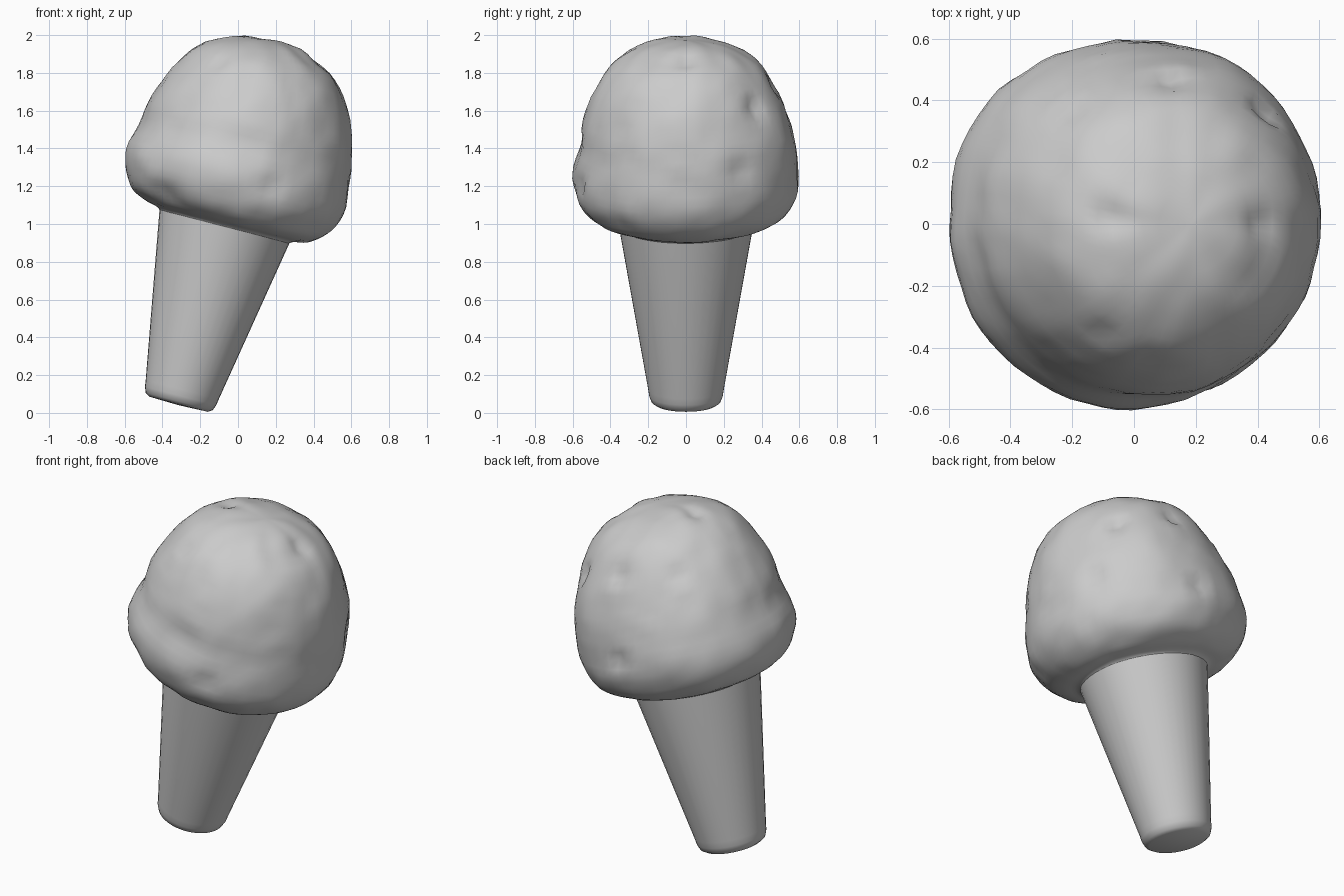
import bpy, bmesh, math
from mathutils import Vector, Matrix, noise

if "Cube" in bpy.data.objects:
    bpy.data.objects.remove(bpy.data.objects["Cube"])

# shared leaning axis for cone and scoop
LEAN = Matrix.Translation((-0.315, 0, 0.046)) @ Matrix.Rotation(math.radians(14.5), 4, 'Y')


def smooth_profile(pts, steps):
    """Catmull-Rom curve through (radius, height) points."""
    p = [Vector(q) for q in pts]
    p = [2 * p[0] - p[1]] + p + [Vector((-p[-2].x, p[-2].y))]
    out = []
    for i in range(1, len(p) - 2):
        a, b, c, d = p[i - 1:i + 3]
        for s in range(steps):
            t = s / steps
            out.append(0.5 * (2 * b + (c - a) * t + (2 * a - 5 * b + 4 * c - d) * t**2
                              + (3 * b - a - 3 * c + d) * t**3))
    return out + [p[-2]]


def lathe(name, profile, segs):
    bm = bmesh.new()
    rings = []
    for r, h in profile:
        if r < 1e-4:
            rings.append([bm.verts.new((0, 0, h))])
        else:
            rings.append([bm.verts.new((r * math.cos(2 * math.pi * k / segs),
                                        r * math.sin(2 * math.pi * k / segs), h))
                          for k in range(segs)])
    for lo, hi in zip(rings, rings[1:]):
        for k in range(segs):
            n = (k + 1) % segs
            quad = [lo[k % len(lo)], lo[n % len(lo)], hi[n % len(hi)], hi[k % len(hi)]]
            bm.faces.new(list(dict.fromkeys(quad)))
    bmesh.ops.recalc_face_normals(bm, faces=bm.faces)
    bm.transform(LEAN)
    bm.normal_update()
    me = bpy.data.meshes.new(name)
    bm.to_mesh(me)
    bm.free()
    ob = bpy.data.objects.new(name, me)
    bpy.context.collection.objects.link(ob)
    bpy.context.view_layer.objects.active = ob
    ob.select_set(True)
    return ob


# tapered cone with a softened, slightly domed bottom
cone = lathe("cone", [(0, -0.005), (0.16, 0), (0.183, 0.015), (0.195, 0.045),
                      (0.2, 0.08), (0.355, 0.97), (0.36, 1.02)], 40)

# scoop with an overhanging skirt
scoop = lathe("ice_cream_scoop", smooth_profile(
    [(0.335, 0.935), (0.365, 0.98), (0.45, 1.005), (0.537, 1.065), (0.595, 1.19),
     (0.58, 1.38), (0.545, 1.55), (0.48, 1.72), (0.375, 1.865), (0.205, 1.962),
     (0, 1.993)], 4), 72)

# dents: x, y, z, width, depth
dents = [(-0.07, 0.02, 1.98, 0.05, 0.035), (0.4, 0, 1.84, 0.05, 0.045),
         (-0.1, -0.34, 1.83, 0.045, 0.03), (0.12, 0.46, 1.72, 0.04, 0.03),
         (-0.2, 0.36, 1.77, 0.04, 0.03), (0.43, 0.37, 1.62, 0.05, 0.04),
         (0.5, 0.28, 1.28, 0.05, 0.03), (0.03, 0.58, 1.27, 0.035, 0.06),
         (0.18, -0.57, 1.2, 0.05, 0.035), (-0.36, -0.4, 1.14, 0.09, 0.03)]
mesh = scoop.data
normals = [v.normal.copy() for v in mesh.vertices]
for v, n in zip(mesh.vertices, normals):
    fade = min(1, max(0, (v.co - LEAN @ Vector((0, 0, 1))).length - 0.35) / 0.15)
    push = 0.009 * noise.noise(v.co * 4.5) + 0.008 * noise.noise(v.co * 10)
    for x, y, z, w, d in dents:
        push -= d * math.exp(-((v.co - Vector((x, y, z))).length / w) ** 2)
    # fuller back corners
    for x, y in [(-0.45, 0.4), (0.38, 0.48)]:
        push += 0.025 * math.exp(-((v.co - Vector((x, y, 1.4))).length / 0.22) ** 2)
    # soft crease above the front-left lip, which runs down towards the right
    front = max(0, min(1, (-v.co.y - v.co.x * 0.7) * 2))
    line = v.co.z - (1.29 - 0.22 * v.co.x)
    push += front * (0.009 * math.exp(-(line / 0.07) ** 2)
                     - 0.013 * math.exp(-((line - 0.15) / 0.08) ** 2))
    v.co += n * push * fade

bpy.ops.object.shade_smooth_by_angle(angle=math.radians(50))
